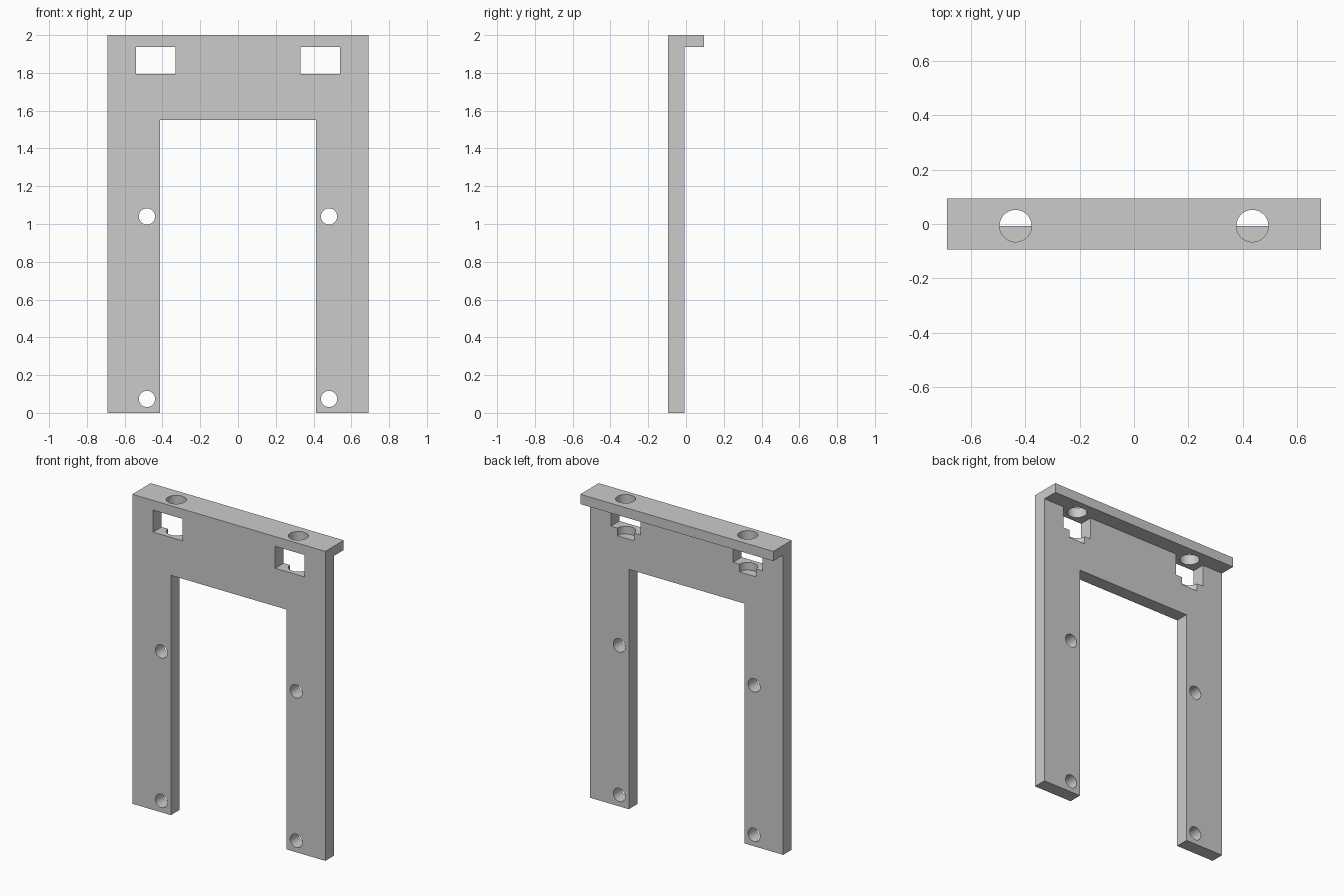
import bpy, bmesh, math

if "Cube" in bpy.data.objects:
    bpy.data.objects.remove(bpy.data.objects["Cube"])

W, D, BACK, LIP_Z = 0.69, 0.094, -0.007, 1.937


def add_mesh(name, bm):
    bmesh.ops.recalc_face_normals(bm, faces=bm.faces)
    me = bpy.data.meshes.new(name)
    bm.to_mesh(me)
    bm.free()
    ob = bpy.data.objects.new(name, me)
    bpy.context.collection.objects.link(ob)
    return ob


def prism(name, points, vec):
    bm = bmesh.new()
    face = bm.faces.new([bm.verts.new(p) for p in points])
    new = bmesh.ops.extrude_face_region(bm, geom=[face])["geom"]
    bmesh.ops.translate(bm, vec=vec, verts=[v for v in new if isinstance(v, bmesh.types.BMVert)])
    return add_mesh(name, bm)


def box(name, x0, x1, y0, y1, z0, z1):
    return prism(name, [(x0, y0, z0), (x1, y0, z0), (x1, y1, z0), (x0, y1, z0)], (0, 0, z1 - z0))


def circle(r, f, n=64):
    return [f(r * math.cos(2 * math.pi * i / n), r * math.sin(2 * math.pi * i / n)) for i in range(n)]


# Plate with rear lip: L section swept across the width
profile = [(-D, 0), (BACK, 0), (BACK, LIP_Z), (D, LIP_Z), (D, 2), (-D, 2)]
frame = prism("bracket_frame", [(-W, y, z) for y, z in profile], (2 * W, 0, 0))

# Opening between the legs
cutters = [box("opening_cutter", -0.414, 0.414, -0.3, 0.3, -0.2, 1.55)]
for s in (-1, 1):
    # Window under the lip
    x0, x1 = sorted((s * 0.332, s * 0.541))
    cutters.append(box("window_cutter", x0, x1, -0.3, 0.03, 1.795, LIP_Z))
    # Vertical hole through the lip, ending in a half-round pocket below the window
    cutters.append(prism("lip_hole_cutter",
                         circle(0.059, lambda a, b: (s * 0.4365 + a, BACK + b, 1.745)), (0, 0, 0.4)))
    # Screw holes in the leg
    for z in (0.074, 1.04):
        cutters.append(prism("screw_hole_cutter",
                             circle(0.043, lambda a, b: (s * 0.482 + a, -0.3, z + b)), (0, 0.6, 0)))

bpy.context.view_layer.objects.active = frame
frame.select_set(True)
for c in cutters:
    m = frame.modifiers.new("cut", 'BOOLEAN')
    m.operation, m.solver, m.object = 'DIFFERENCE', 'EXACT', c
    bpy.ops.object.modifier_apply(modifier=m.name)
    bpy.data.objects.remove(c)

bpy.ops.object.shade_smooth_by_angle(angle=math.radians(30))
